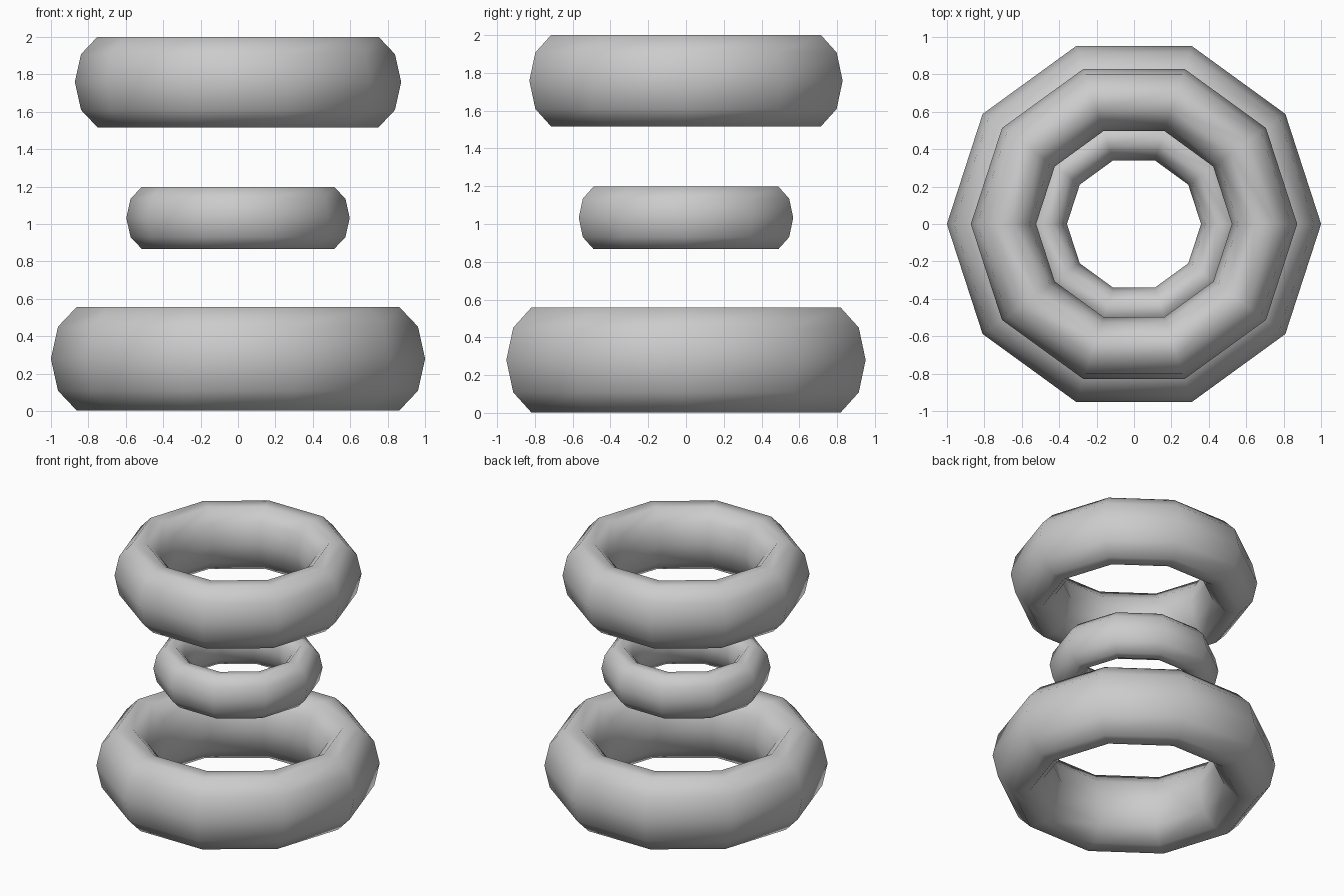
import bpy
import math

if "Cube" in bpy.data.objects:
    bpy.data.objects.remove(bpy.data.objects["Cube"])

SIDES = 10


def ring(name, outer, bottom, top):
    """Low-poly ring, stretched vertically to span bottom..top."""
    tube = outer * 0.2
    bpy.ops.mesh.primitive_torus_add(
        major_radius=outer * 0.8, minor_radius=tube,
        major_segments=SIDES, minor_segments=SIDES,
        location=(0, 0, (bottom + top) / 2))
    obj = bpy.context.object
    obj.name = name
    # the ten-sided section has flat top and bottom facets at sin(72 degrees)
    obj.scale.z = (top - bottom) / (2 * tube * math.sin(math.radians(72)))
    bpy.ops.object.transform_apply(location=False, rotation=False, scale=True)
    bpy.ops.object.shade_smooth()
    return obj


# Three stacked, separate rings
ring("bottom_ring", 1.0, 0.003, 0.557)
ring("middle_ring", 0.597, 0.867, 1.198)
ring("top_ring", 0.872, 1.517, 2.0)
